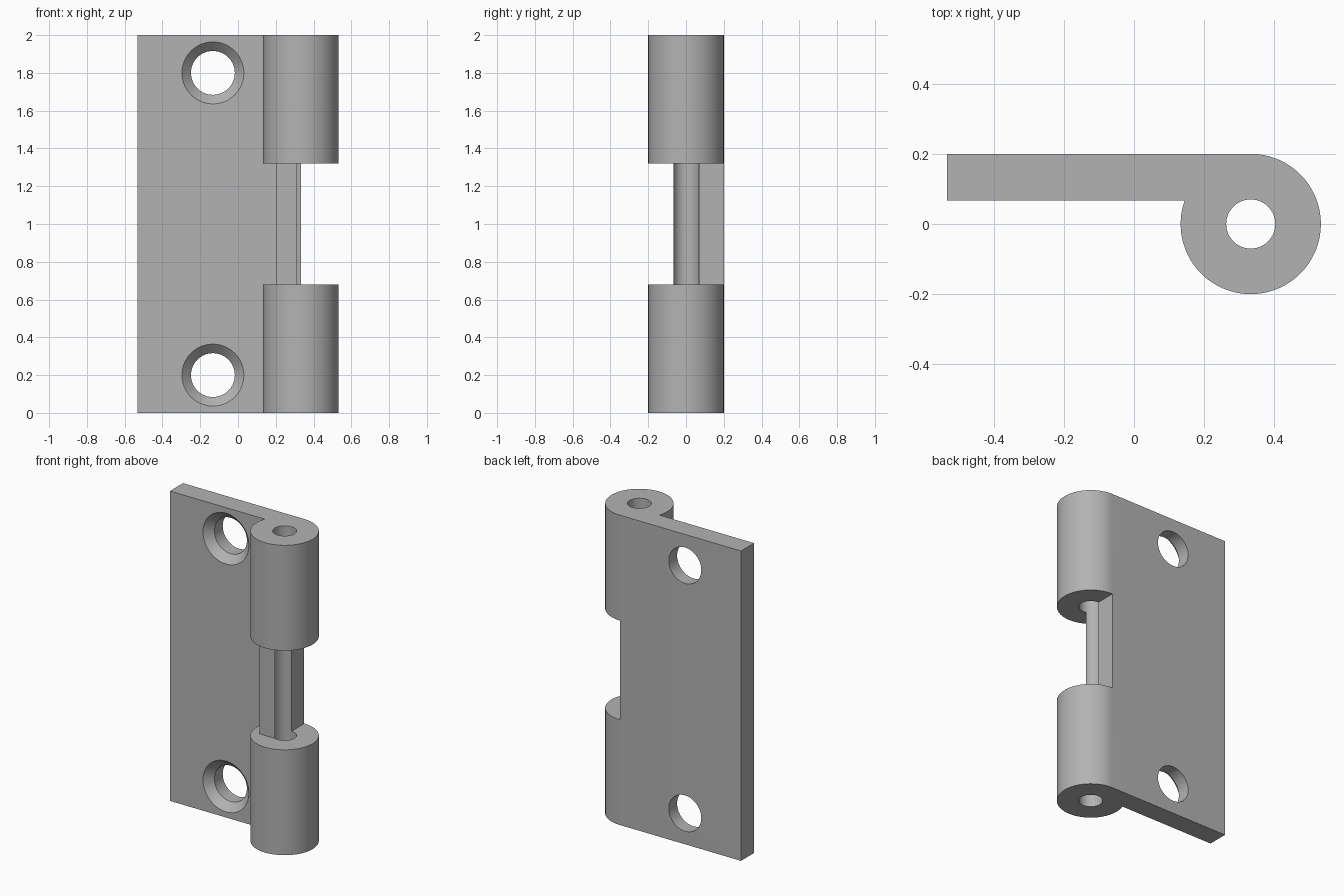
import bpy
import bmesh
from math import sin, cos, pi, asin
from mathutils import Matrix

cube = bpy.data.objects.get("Cube")
if cube:
    bpy.data.objects.remove(cube, do_unlink=True)

HEIGHT = 2.0
LEFT, PIN_X = -0.533, 0.333       # leaf outer edge, barrel axis
BARREL_R, BORE_R = 0.2, 0.07
FRONT = 0.067                     # front face of the leaf
GAP = (0.68, 1.32)                # space between the knuckles
SCREW_X, SCREW_R, SINK_R = -0.133, 0.116, 0.164

steel = bpy.data.materials.new("grey steel")
steel.use_nodes = True
colour = (0.45, 0.45, 0.45, 1)
steel.diffuse_color = colour
steel.node_tree.nodes["Principled BSDF"].inputs["Base Color"].default_value = colour


def add_object(name, bm):
    bmesh.ops.recalc_face_normals(bm, faces=bm.faces)
    mesh = bpy.data.meshes.new(name)
    bm.to_mesh(mesh)
    bm.free()
    mesh.materials.append(steel)
    obj = bpy.data.objects.new(name, mesh)
    bpy.context.collection.objects.link(obj)
    return obj


def extrude(name, outline, z0, z1):
    bm = bmesh.new()
    face = bm.faces.new([bm.verts.new((x, y, z0)) for x, y in outline])
    new = bmesh.ops.extrude_face_region(bm, geom=[face])["geom"]
    verts = [v for v in new if isinstance(v, bmesh.types.BMVert)]
    bmesh.ops.translate(bm, verts=verts, vec=(0, 0, z1 - z0))
    return add_object(name, bm)


def arc(radius, start, end, steps):
    angles = [start + (end - start) * i / steps for i in range(steps + 1)]
    return [(PIN_X + radius * cos(a), radius * sin(a)) for a in angles]


def turned(name, profile, x, z):
    # Closed solid of revolution along y, from (radius, y) pairs
    bm = bmesh.new()
    rings = [[bm.verts.new((x + r * cos(2 * pi * i / 64), y, z + r * sin(2 * pi * i / 64)))
              for i in range(64)] for r, y in profile]
    for a, b in zip(rings, rings[1:]):
        for i in range(64):
            j = (i + 1) % 64
            bm.faces.new((a[i], a[j], b[j], b[i]))
    bm.faces.new(rings[0])
    bm.faces.new(rings[-1])
    return add_object(name, bm)


# Leaf and barrel as one extruded section
meet = -pi - asin(FRONT / BARREL_R)
section = [(LEFT, FRONT), (LEFT, BARREL_R)] + arc(BARREL_R, pi / 2, meet, 96)
hinge = extrude("hinge_leaf", section, 0, HEIGHT)

# Space between the knuckles, leaving a half-round pin cradle
notch = [(PIN_X, 0.3), (0.6, 0.3), (0.6, -0.3), (0.1, -0.3), (0.1, FRONT),
         (0.2, FRONT), (0.2, -FRONT), (PIN_X, -FRONT)]
cutters = [extrude("knuckle_gap_cutter", notch, *GAP)]

# Pin bore
bm = bmesh.new()
bmesh.ops.create_cone(bm, cap_ends=True, segments=64, radius1=BORE_R, radius2=BORE_R,
                      depth=HEIGHT + 0.2, matrix=Matrix.Translation((PIN_X, 0, HEIGHT / 2)))
cutters.append(add_object("bore_cutter", bm))

# Countersunk screw holes
sink_depth = SINK_R - SCREW_R
sink = [(SINK_R, FRONT - 0.05), (SINK_R, FRONT),
        (SCREW_R, FRONT + sink_depth), (SCREW_R, 0.3)]
for z in (0.2, HEIGHT - 0.2):
    cutters.append(turned("screw_hole_cutter", sink, SCREW_X, z))

for cutter in cutters:
    mod = hinge.modifiers.new(cutter.name, "BOOLEAN")
    mod.operation = "DIFFERENCE"
    mod.solver = "EXACT"
    mod.object = cutter

# Apply the cuts, then drop the cutters
bpy.ops.object.select_all(action="DESELECT")
hinge.select_set(True)
bpy.context.view_layer.objects.active = hinge
for mod in list(hinge.modifiers):
    bpy.ops.object.modifier_apply(modifier=mod.name)
for cutter in cutters:
    bpy.data.objects.remove(cutter, do_unlink=True)
bpy.ops.object.shade_smooth_by_angle(angle=pi / 6)
